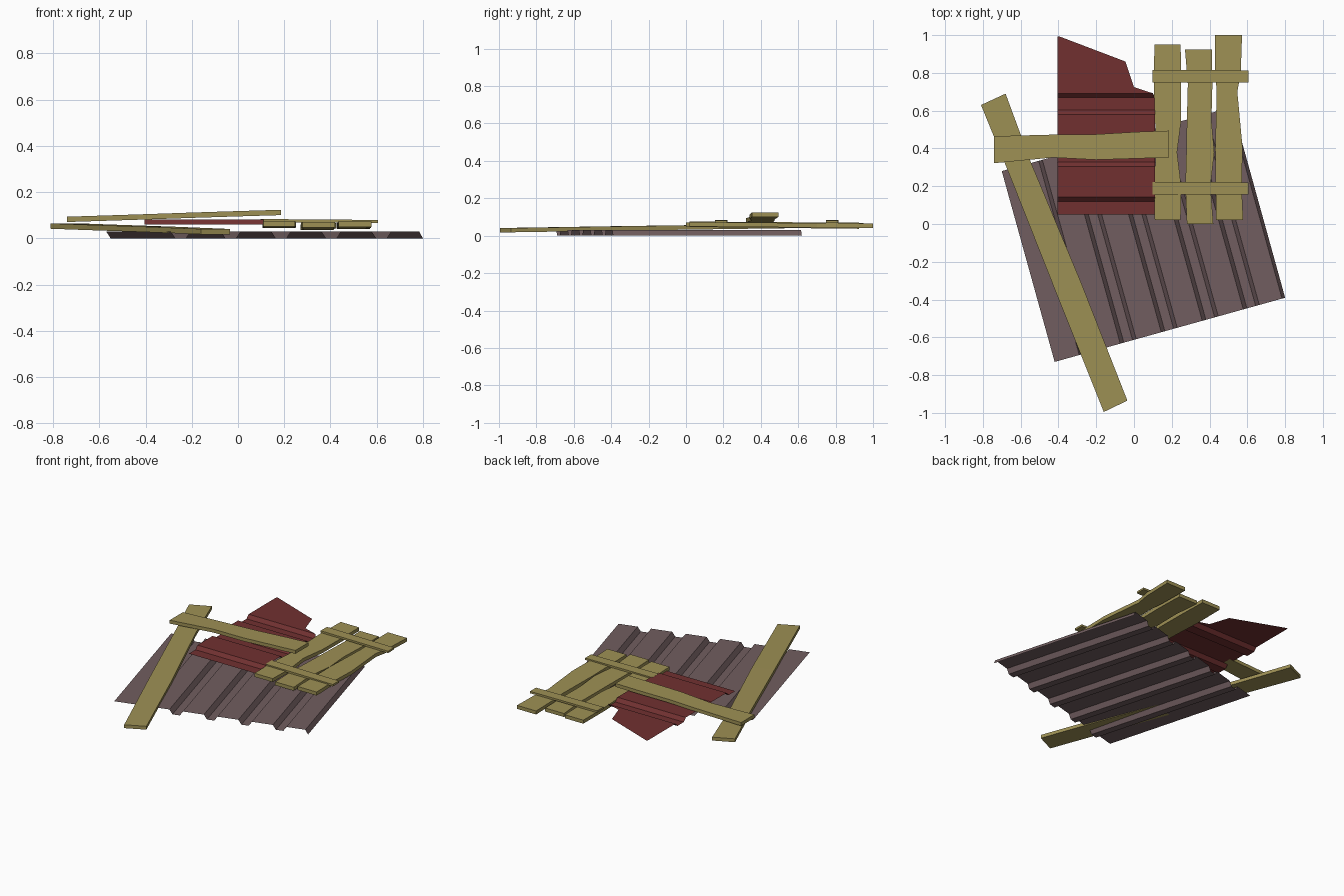
import bpy
from mathutils import Vector


def material(name, rgb):
    m = bpy.data.materials.new(name)
    m.diffuse_color = (*rgb, 1)
    return m


WOOD = material("weathered_wood", (0.34, 0.28, 0.09))
GREY = material("grey_metal", (0.165, 0.11, 0.115))
RED = material("red_metal", (0.165, 0.03, 0.03))


def mesh_object(name, verts, faces, mat):
    me = bpy.data.meshes.new(name)
    me.from_pydata(verts, [], faces)
    me.materials.append(mat)
    ob = bpy.data.objects.new(name, me)
    bpy.context.collection.objects.link(ob)
    return ob


def plank(name, stations, thick):
    """Board lofted through stations of (left xy, right xy, underside z)."""
    verts, faces = [], []
    for (lx, ly), (rx, ry), z in stations:
        verts += [(lx, ly, z), (rx, ry, z), (rx, ry, z + thick), (lx, ly, z + thick)]
    n = len(stations)
    for i in range(n - 1):
        a, b = 4 * i, 4 * i + 4
        for k in range(4):
            j = (k + 1) % 4
            faces.append((a + k, a + j, b + j, b + k))
    e = 4 * (n - 1)
    faces += [(3, 2, 1, 0), (e, e + 1, e + 2, e + 3)]
    mesh_object(name, verts, faces, WOOD)


def upright(name, rows, z0, z1, thick):
    """Board running along y, rows of (y, x left, x right) from back to front."""
    y1, y0 = rows[0][0], rows[-1][0]
    plank(name, [((r, y), (l, y), z0 + (z1 - z0) * (y - y0) / (y1 - y0))
                 for y, l, r in rows], thick)


# Large grey corrugated sheet: flat panels with narrow grooves, turned about 15 degrees
corner = Vector((-0.42, -0.73, 0))
across = Vector((0.963, 0.268, 0))
along = Vector((-0.28, 1.01, 0))
profile = [(0, 0.03)]
for k in range(5):
    s = 0.135 + 0.2255 * k
    profile += [(s, 0.03), (s + 0.02, 0), (s + 0.068, 0), (s + 0.088, 0.03)]
profile += [(1.25, 0.03), (1.267, 0)]
verts = []
for u, z in profile:
    p = corner + across * u + Vector((0, 0, z))
    verts += [p, p + along]
mesh_object("grey_corrugated_sheet", verts,
            [(2 * i, 2 * i + 2, 2 * i + 3, 2 * i + 1) for i in range(len(profile) - 1)], GREY)

# Red corrugated sheet with a torn back corner: rows of (y, right-hand x, z)
HI, LO = 0.083, 0.06
rows = [(0.05, 0.11, LO), (0.12, 0.11, LO), (0.142, 0.11, HI),
        (0.305, 0.11, HI), (0.328, 0.11, LO), (0.395, 0.11, LO), (0.417, 0.11, HI),
        (0.58, 0.11, HI), (0.603, 0.11, LO), (0.67, 0.11, LO), (0.692, 0.10, HI),
        (0.725, 0.0, HI), (0.86, -0.045, HI), (0.993, -0.395, HI)]
verts = []
for y, x, z in rows:
    verts += [(-0.405, y, z), (x, y, z)]
mesh_object("red_torn_sheet", verts,
            [(2 * i, 2 * i + 1, 2 * i + 3, 2 * i + 2) for i in range(len(rows) - 1)], RED)

# Long loose plank on the left
plank("long_plank", [((-0.68, 0.69), (-0.81, 0.63), 0.042),
                     ((-0.545, 0.325), (-0.675, 0.30), 0.037),
                     ((-0.28, -0.31), (-0.41, -0.37), 0.028),
                     ((-0.035, -0.935), (-0.16, -0.995), 0.018)], 0.023)

# Plank lying across the top, rising to the right
plank("cross_plank", [((-0.74, 0.465), (-0.74, 0.322), 0.071),
                      ((-0.43, 0.473), (-0.43, 0.352), 0.081),
                      ((-0.2, 0.475), (-0.2, 0.34), 0.089),
                      ((0.02, 0.488), (0.02, 0.347), 0.096),
                      ((0.185, 0.494), (0.185, 0.352), 0.101)], 0.023)

# Broken fence panel: three uneven boards and two battens
upright("fence_board_left", [(0.95, 0.108, 0.247), (0.72, 0.105, 0.25), (0.55, 0.112, 0.25),
                             (0.38, 0.117, 0.228), (0.2, 0.106, 0.25), (0.02, 0.11, 0.247)],
        0.052, 0.045, 0.024)
upright("fence_board_middle", [(0.925, 0.27, 0.412), (0.74, 0.285, 0.415), (0.55, 0.28, 0.41),
                               (0.38, 0.277, 0.425), (0.2, 0.272, 0.405), (0.0, 0.28, 0.42)],
        0.047, 0.037, 0.024)
upright("fence_board_right", [(1.0, 0.428, 0.572), (0.8, 0.43, 0.565), (0.7, 0.438, 0.547),
                              (0.4, 0.43, 0.575), (0.2, 0.432, 0.57), (0.02, 0.435, 0.578)],
        0.049, 0.041, 0.024)
for name, y in (("front_batten", 0.155), ("back_batten", 0.748)):
    plank(name, [((0.098, y + 0.068), (0.098, y), 0.071),
                 ((0.605, y + 0.065), (0.605, y), 0.067)], 0.013)
